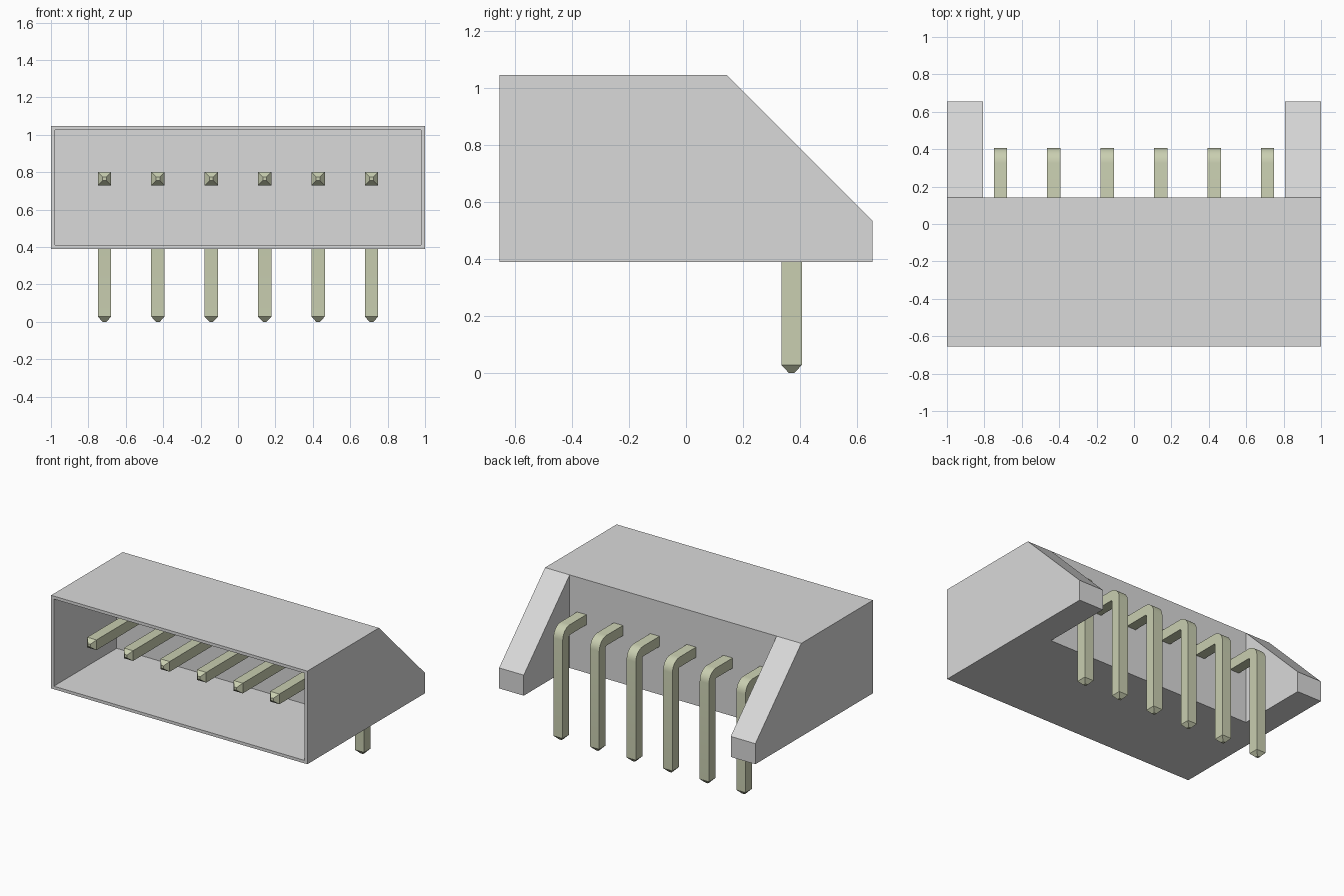
import bpy, bmesh, math
from mathutils import Vector

cube = bpy.data.objects.get("Cube")
if cube:
    bpy.data.objects.remove(cube, do_unlink=True)


def material(name, rgb):
    m = bpy.data.materials.new(name)
    m.use_nodes = True
    m.diffuse_color = (*rgb, 1)
    m.node_tree.nodes["Principled BSDF"].inputs["Base Color"].default_value = (*rgb, 1)
    return m


def finish(bm, name, mat):
    bmesh.ops.recalc_face_normals(bm, faces=bm.faces[:])
    mesh = bpy.data.meshes.new(name)
    bm.to_mesh(mesh)
    bm.free()
    mesh.materials.append(mat)
    return mesh


def place(name, mesh, x=0.0):
    ob = bpy.data.objects.new(name, mesh)
    ob.location.x = x
    bpy.context.collection.objects.link(ob)
    return ob


def extrude(bm, face):
    """Extrude one face, remove the face left behind, return the new vertices."""
    geom = bmesh.ops.extrude_face_region(bm, geom=[face])["geom"]
    bmesh.ops.delete(bm, geom=[face], context='FACES_ONLY')
    return [g for g in geom if isinstance(g, bmesh.types.BMVert)]


grey = material("grey plastic", (0.697, 0.697, 0.697))
metal = material("pale metal", (0.585, 0.62, 0.438))

# Housing: main block
FRONT, WALL, REAR = -0.655, 0.143, 0.655
BOTTOM, TOP, WING_TOP = 0.39, 1.047, 0.535
bm = bmesh.new()
bmesh.ops.create_cube(bm, size=1)
for v in bm.verts:
    v.co = Vector((v.co.x * 2,
                   FRONT if v.co.y < 0 else WALL,
                   BOTTOM if v.co.z < 0 else TOP))
bm.normal_update()

# Open front: thin rim, then a deep recess
front = next(f for f in bm.faces if f.normal.y < -0.9)
bmesh.ops.inset_individual(bm, faces=[front], thickness=0.03)
for v in extrude(bm, front):
    v.co.y += 0.70

# Rear wings: split the back face, pull out both end strips, slope their tops
for x in (-0.808, 0.808):
    back = [f for f in bm.faces if f.calc_center_median().y > WALL - 0.001]
    geom = back + list({e for f in back for e in f.edges}) + list({v for f in back for v in f.verts})
    bmesh.ops.bisect_plane(bm, geom=geom, plane_co=(x, 0, 0), plane_no=(1, 0, 0))
strips = [f for f in bm.faces
          if f.calc_center_median().y > WALL - 0.001 and abs(f.calc_center_median().x) > 0.8]
for strip in strips:
    for v in extrude(bm, strip):
        v.co.y = REAR
        if v.co.z > 1:
            v.co.z = WING_TOP
place("housing", finish(bm, "housing", grey))

# Pin: square section swept along a right-angle path with tapered ends
H, TIP, BEND = 0.036, 0.01, 0.045
PIN_Y, PIN_Z = 0.371, 0.765
rings = [(-0.64, PIN_Z, 0, TIP), (-0.61, PIN_Z, 0, H)]
for i in range(7):
    a = math.pi / 2 * i / 6
    rings.append((PIN_Y - BEND + BEND * math.sin(a), PIN_Z - BEND + BEND * math.cos(a), a, H))
rings += [(PIN_Y, 0.028, math.pi / 2, H), (PIN_Y, 0, math.pi / 2, TIP)]

bm = bmesh.new()
loops = []
for y, z, a, h in rings:
    ny, nz = math.sin(a) * h, math.cos(a) * h
    loops.append([bm.verts.new((sx * h, y + s * ny, z + s * nz))
                  for sx, s in ((-1, -1), (1, -1), (1, 1), (-1, 1))])
for p, q in zip(loops, loops[1:]):
    for k in range(4):
        bm.faces.new((p[k], p[(k + 1) % 4], q[(k + 1) % 4], q[k]))
bm.faces.new(loops[0])
bm.faces.new(loops[-1])
pin_mesh = finish(bm, "pin", metal)

# Row of six pins
pins = [place(f"pin_{i + 1}", pin_mesh, (i - 2.5) * 0.2855) for i in range(6)]
bpy.ops.object.select_all(action='DESELECT')
pins[0].select_set(True)
bpy.context.view_layer.objects.active = pins[0]
bpy.ops.object.shade_smooth_by_angle(angle=math.radians(30))
